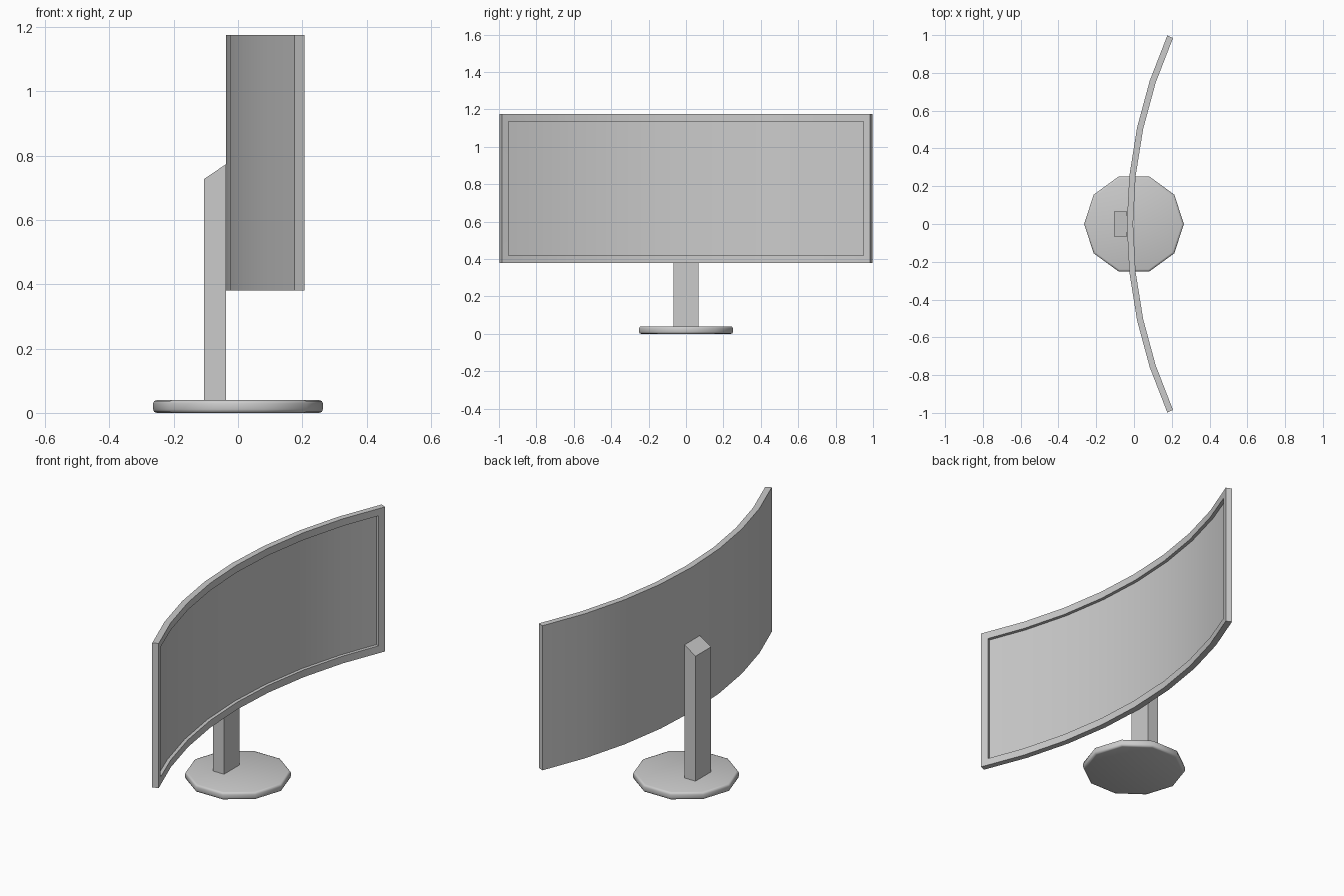
import bpy, bmesh, math

if "Cube" in bpy.data.objects:
    bpy.data.objects.remove(bpy.data.objects["Cube"])


def finish(name, bm, angle=None):
    bmesh.ops.recalc_face_normals(bm, faces=bm.faces)
    me = bpy.data.meshes.new(name)
    bm.to_mesh(me)
    bm.free()
    ob = bpy.data.objects.new(name, me)
    bpy.context.collection.objects.link(ob)
    if angle:
        bpy.ops.object.select_all(action='DESELECT')
        ob.select_set(True)
        bpy.context.view_layer.objects.active = ob
        bpy.ops.object.shade_smooth_by_angle(angle=math.radians(angle))
    return ob


# Curved screen: one cross-section swept along an arc of 8 segments
R, THICK, RECESS, BEZEL = 2.43, 0.033, 0.018, 0.04
Z0, Z1, SEGS = 0.38, 1.176, 8
HALF = math.asin(0.998 / R)
XC = -0.038 + R
bm = bmesh.new()
section = [(0, Z0), (0, Z1), (THICK, Z1), (THICK, Z1 - BEZEL),
           (THICK - RECESS, Z1 - BEZEL), (THICK - RECESS, Z0 + BEZEL),
           (THICK, Z0 + BEZEL), (THICK, Z0)]
columns = []
for i in range(SEGS + 1):
    a = HALF * (2 * i / SEGS - 1)
    inner = max(-HALF + BEZEL / R, min(HALF - BEZEL / R, a))
    col = []
    for k, (d, z) in enumerate(section):
        t = inner if 3 <= k <= 6 else a
        col.append(bm.verts.new((XC - (R - d) * math.cos(t), (R - d) * math.sin(t), z)))
    columns.append(col)
for c, n in zip(columns, columns[1:]):
    for k in range(8):
        j = (k + 1) % 8
        bm.faces.new((c[k], c[j], n[j], n[k]))
# End cap, side bezel and recess wall at both ends
for c in (columns[0], columns[-1]):
    for quad in ((0, 1, 2, 7), (7, 2, 3, 6), (6, 3, 4, 5)):
        bm.faces.new([c[k] for k in quad])
finish("curved_screen", bm, 30)

# Stand post with a sloped top
bm = bmesh.new()
profile = [(-0.105, 0.035), (-0.038, 0.035), (-0.038, 0.773), (-0.105, 0.728)]
face = bm.faces.new([bm.verts.new((x, -0.067, z)) for x, z in profile])
ext = bmesh.ops.extrude_face_region(bm, geom=[face])
bmesh.ops.translate(bm, vec=(0, 0.134, 0),
                    verts=[v for v in ext["geom"] if isinstance(v, bmesh.types.BMVert)])
finish("stand_post", bm)

# Ten-sided base plate with rounded rims
bm = bmesh.new()
rings = []
for r, z in [(0.252, 0.0), (0.261, 0.003), (0.264, 0.011), (0.264, 0.029), (0.261, 0.037), (0.252, 0.04)]:
    rings.append([bm.verts.new((r * math.cos(i * math.tau / 10), r * math.sin(i * math.tau / 10), z))
                  for i in range(10)])
for a, b in zip(rings, rings[1:]):
    for i in range(10):
        j = (i + 1) % 10
        bm.faces.new((a[i], a[j], b[j], b[i]))
bm.faces.new(rings[0])
bm.faces.new(rings[-1])
finish("base_plate", bm, 55)
